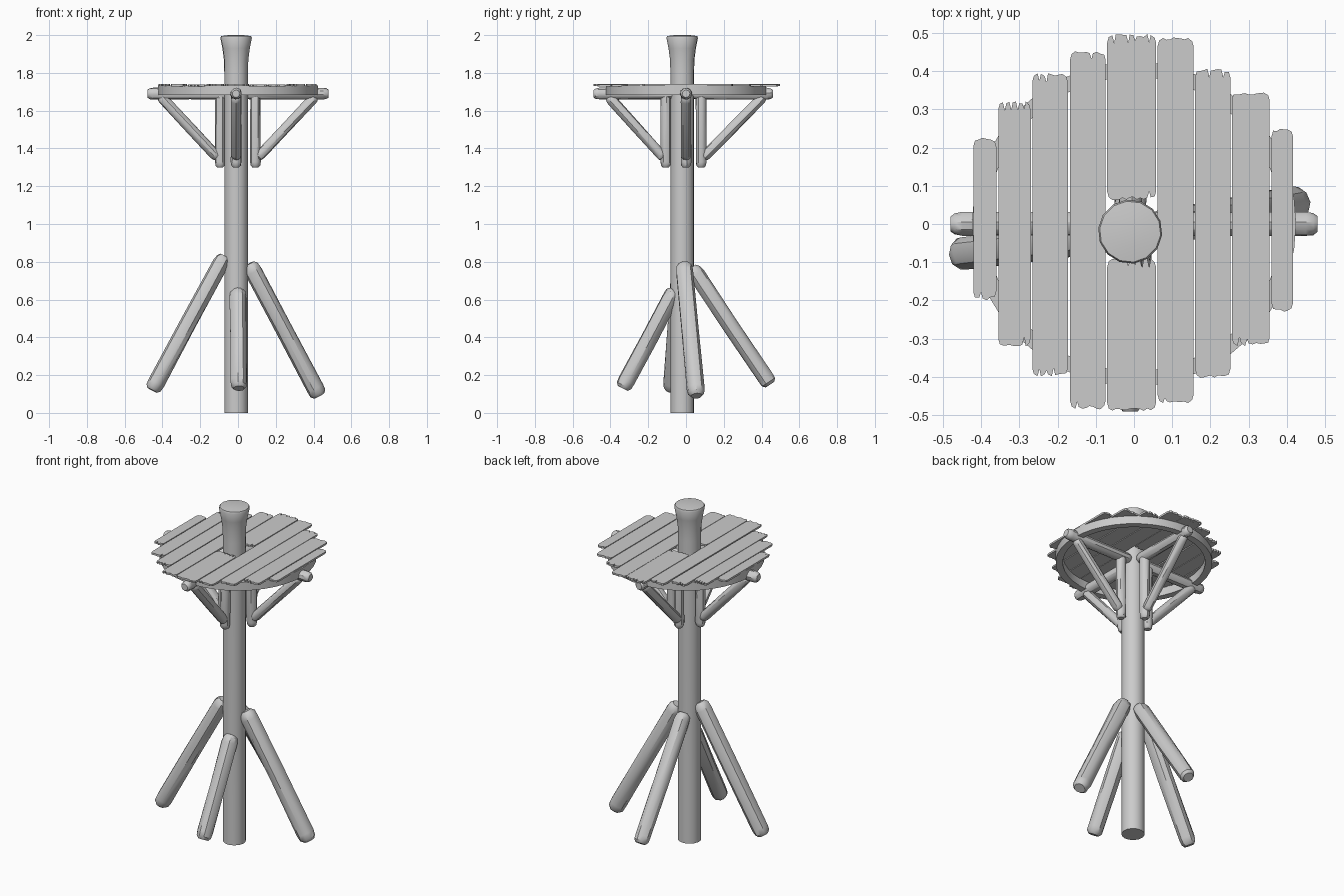
import bpy, bmesh, math, random
from mathutils import Vector

random.seed(4)
old = bpy.data.objects.get("Cube")
if old:
    bpy.data.objects.remove(old, do_unlink=True)

wood = bpy.data.materials.new("grey_wood")
wood.use_nodes = True
GREY = (0.6, 0.6, 0.6, 1)
wood.diffuse_color = GREY
wood.node_tree.nodes["Principled BSDF"].inputs["Base Color"].default_value = GREY


def finish(name, bm, angle=35):
    bmesh.ops.recalc_face_normals(bm, faces=bm.faces)
    mesh = bpy.data.meshes.new(name)
    bm.to_mesh(mesh)
    bm.free()
    mesh.materials.append(wood)
    ob = bpy.data.objects.new(name, mesh)
    bpy.context.collection.objects.link(ob)
    bpy.ops.object.select_all(action='DESELECT')
    ob.select_set(True)
    bpy.context.view_layer.objects.active = ob
    bpy.ops.object.shade_smooth_by_angle(angle=math.radians(angle))
    return ob


def tube(name, a, b, profile, sides=12, wobble=0.0):
    """Log from a to b; profile holds (distance along, radius) pairs."""
    a, b = Vector(a), Vector(b)
    axis = (b - a).normalized()
    u = axis.orthogonal().normalized()
    v = axis.cross(u)
    bm = bmesh.new()
    rings = []
    for d, r in profile:
        ring = []
        for i in range(sides):
            t = math.tau * i / sides
            rr = r * (1 + random.uniform(-wobble, wobble))
            ring.append(bm.verts.new(a + axis * d + (u * math.cos(t) + v * math.sin(t)) * rr))
        rings.append(ring)
    for low, high in zip(rings, rings[1:]):
        for i in range(sides):
            j = (i + 1) % sides
            bm.faces.new((low[i], low[j], high[j], high[i]))
    bm.faces.new(rings[0])
    bm.faces.new(rings[-1])
    return finish(name, bm)


def log(name, a, b, r):
    """Rough log with worn, rounded ends."""
    n = (Vector(b) - Vector(a)).length
    profile = [(0, r * .6), (r * .35, r * .9), (r, r), (n * .5, r),
               (n - r, r), (n - r * .35, r * .92), (n, r * .65)]
    return tube(name, a, b, profile, 10, 0.05)


# Central pole with flared head
PX, PY = -0.01, -0.02
tube("pole", (PX, PY, 0), (PX, PY, 2),
     [(0, .063), (1.8, .063), (1.87, .065), (1.93, .073), (1.985, .084), (1.995, .08), (2, .04)], 14)

# Four splayed support legs
log("left_leg", (.06, -.01, .79), (.43, .055, .09), .047)
log("right_leg", (-.07, -.03, .83), (-.455, -.078, .12), .045)
log("front_leg", (0, -.06, .65), (.005, -.335, .13), .045)
log("back_leg", (-.01, .03, .77), (-.01, .445, .15), .044)

# Bracket on each side: arm, upright and diagonal strut
for name, dx, dy, reach, near in (("left", 1, 0, .48, .092), ("right", -1, 0, .48, .095),
                                  ("front", 0, -1, .49, .107), ("back", 0, 1, .46, .08)):
    def at(d, z):
        return (dx * d - (.01 if dy else 0), dy * d, z)
    log(name + "_arm", at(.03, 1.69), at(reach, 1.69), .031)
    log(name + "_upright", at(near, 1.30), at(near, 1.70), .028)
    log(name + "_strut", at(near + .01, 1.35), at(.41, 1.675), .028)

# Hoop beneath the table top
bm = bmesh.new()
SEG = 40
hoop = []
for i in range(SEG):
    t = math.tau * i / SEG
    hoop.append([bm.verts.new((r * math.cos(t), r * math.sin(t), z))
                 for r, z in ((.424, 1.682), (.424, 1.732), (.385, 1.732), (.385, 1.682))])
for i in range(SEG):
    p, q = hoop[i], hoop[(i + 1) % SEG]
    for k in range(4):
        bm.faces.new((p[k], p[(k + 1) % 4], q[(k + 1) % 4], q[k]))
finish("hoop", bm)


def ragged_edge(x0, x1, y, inward):
    """Splintered plank end, listed from x0 to x1."""
    pts = [(x0, y + inward * .022), (x0 + .004, y + inward * .008)]
    steps = max(3, round((x1 - x0) / .018))
    for i in range(1, steps):
        x = x0 + (x1 - x0) * i / steps
        depth = random.uniform(0, .009)
        pts.append((x - .005, y + inward * depth))
        if random.random() < .4:
            pts.append((x, y + inward * random.uniform(.014, .026)))
        pts.append((x + .004, y + inward * random.uniform(0, .009)))
    return pts + [(x1 - .004, y + inward * .01), (x1, y + inward * .024)]


def plank(name, x0, x1, y0, y1):
    bm = bmesh.new()
    outline = ragged_edge(x0, x1, y0, 1) + ragged_edge(x0, x1, y1, -1)[::-1]
    z = 1.729 + random.uniform(-.001, .001)
    face = bm.faces.new([bm.verts.new((x, y, z)) for x, y in outline])
    out = bmesh.ops.extrude_face_region(bm, geom=[face])
    top = [e for e in out["geom"] if isinstance(e, bmesh.types.BMVert)]
    bmesh.ops.translate(bm, verts=top, vec=(0, 0, .011))
    finish(name, bm, 20)


# Table-top planks, the middle one split around the pole
PLANKS = [(-.42, -.36, -.2, .226), (-.355, -.27, -.322, .322), (-.266, -.173, -.4, .395),
          (-.167, -.074, -.485, .453), (-.07, .058, .062, .497), (-.07, .058, -.49, -.09),
          (.062, .156, -.47, .488), (.16, .252, -.403, .407), (.256, .355, -.32, .347),
          (.36, .416, -.23, .252)]
for i, box in enumerate(PLANKS):
    plank(f"plank_{i + 1}", *box)
